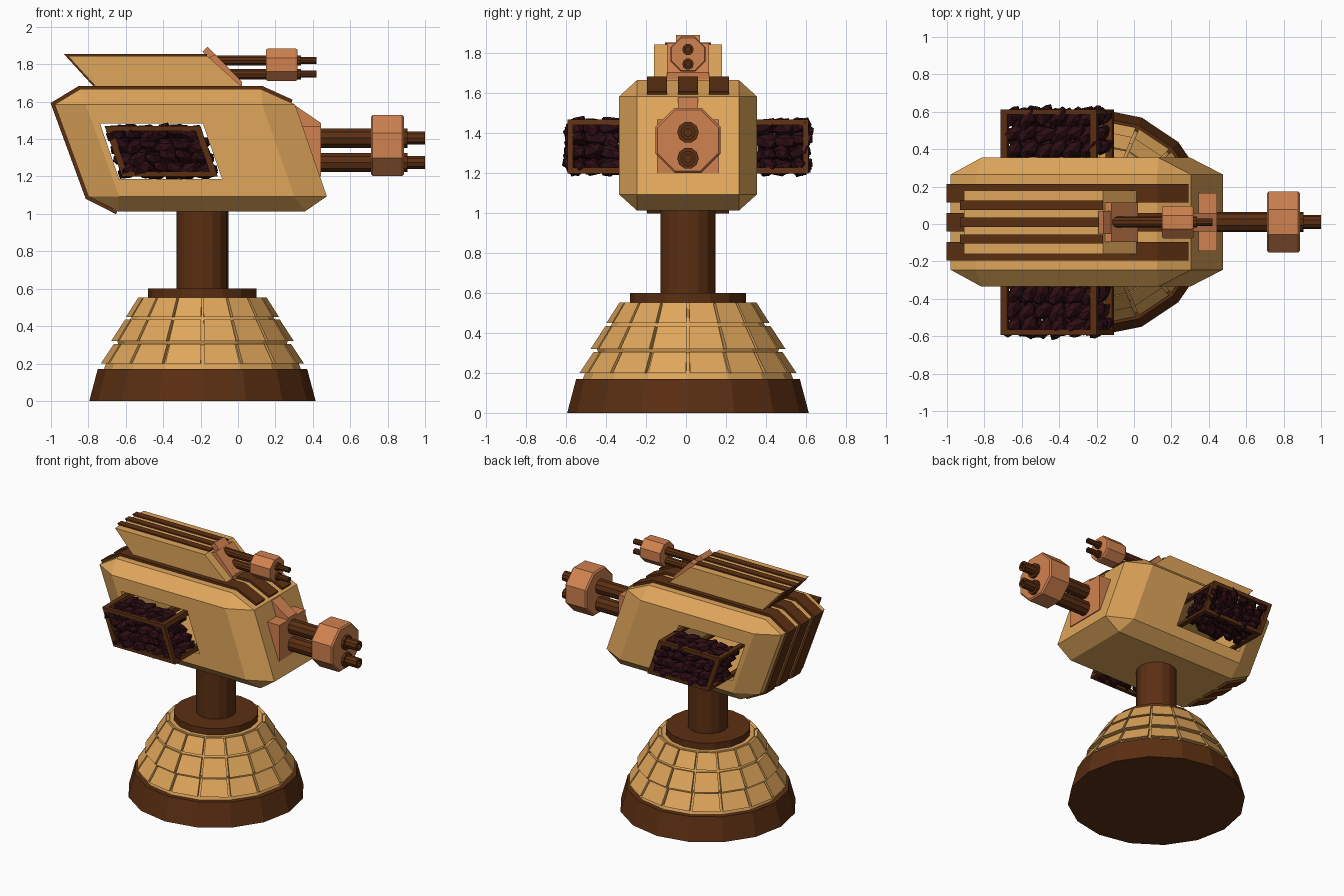
import bpy, bmesh, math, random
from mathutils import Vector, Matrix

if "Cube" in bpy.data.objects:
    bpy.data.objects.remove(bpy.data.objects["Cube"])

random.seed(4)
CX, CY = -0.19, 0.01            # pedestal axis, and model mid plane in y


def material(name, rgb):
    m = bpy.data.materials.new(name)
    m.diffuse_color = (*rgb, 1)
    m.use_nodes = True
    m.node_tree.nodes["Principled BSDF"].inputs["Base Color"].default_value = m.diffuse_color
    return m


TAN = material("tan_plate", (0.74, 0.38, 0.105))
BROWN = material("dark_brown", (0.105, 0.028, 0.006))
COPPER = material("copper", (0.63, 0.22, 0.08))
MAROON = material("dark_maroon", (0.026, 0.004, 0.007))


def finish(name, bm, mat):
    bmesh.ops.recalc_face_normals(bm, faces=bm.faces)
    me = bpy.data.meshes.new(name)
    bm.to_mesh(me)
    bm.free()
    me.materials.append(mat)
    ob = bpy.data.objects.new(name, me)
    bpy.context.collection.objects.link(ob)
    return ob


def prism(name, pts, y0, y1, mat):
    """Extrude an x-z outline from y0 to y1 (measured from the mid plane)."""
    bm = bmesh.new()
    a = [bm.verts.new((x, CY + y0, z)) for x, z in pts]
    b = [bm.verts.new((x, CY + y1, z)) for x, z in pts]
    bm.faces.new(a)
    bm.faces.new(b)
    for i in range(len(pts)):
        j = (i + 1) % len(pts)
        bm.faces.new((a[i], a[j], b[j], b[i]))
    return finish(name, bm, mat)


def ribbon(name, path, t, y, w, mat):
    """Strip of thickness t laid on the left side of an x-z path."""
    p = [Vector(q) for q in path]
    n = [Vector((-(b - a).y, (b - a).x)).normalized() for a, b in zip(p, p[1:])]
    out = []
    for i, q in enumerate(p):
        n0, n1 = n[max(i - 1, 0)], n[min(i, len(n) - 1)]
        out.append(q + (n0 + n1) * t / (1 + n0.dot(n1)))
    return prism(name, [tuple(q) for q in p + out[::-1]], y - w / 2, y + w / 2, mat)


def lathe(name, profile, sides, mat, loc, along_x=False, turn=0.0):
    """Revolve (radius, height) points; closes both ends."""
    bm = bmesh.new()
    rings = []
    for r, h in profile:
        ring = []
        for k in range(sides):
            a = 2 * math.pi * k / sides + turn
            c, s = r * math.cos(a), r * math.sin(a)
            ring.append(bm.verts.new(Vector(loc) + Vector((h, c, s) if along_x else (c, s, h))))
        rings.append(ring)
    for lo, hi in zip(rings, rings[1:]):
        for k in range(sides):
            j = (k + 1) % sides
            bm.faces.new((lo[k], lo[j], hi[j], hi[k]))
    bm.faces.new(rings[0])
    bm.faces.new(rings[-1])
    return finish(name, bm, mat)


# Pedestal: foot, dome core, collar disc and column
lathe("foot", [(0.605, 0), (0.56, 0.17)], 16, BROWN, (CX, CY, 0))
lathe("dome_core", [(0.53, 0.16), (0.515, 0.2), (0.45, 0.3), (0.455, 0.32),
                    (0.385, 0.44), (0.32, 0.552)], 16, TAN, (CX, CY, 0))
lathe("collar_disc", [(0.29, 0.54), (0.29, 0.6)], 16, BROWN, (CX, CY, 0))
lathe("column", [(0.138, 0.58), (0.138, 1.05)], 16, BROWN, (CX, CY, 0))

# Three rows of armour tiles around the dome
bm = bmesh.new()
for r0, z0, r1, z1 in ((0.545, 0.2, 0.475, 0.305), (0.49, 0.32, 0.415, 0.435), (0.41, 0.45, 0.345, 0.552)):
    for k in range(16):
        a, b = (Vector((math.cos(t), math.sin(t), 0)) for t in
                (k * math.pi / 8, (k + 1) * math.pi / 8))
        pts = []
        for r, z in ((r0, z0), (r1, z1), (r1 - 0.035, z1 - 0.01), (r0 - 0.035, z0)):
            for f in (0.045, 0.955):
                pts.append(bm.verts.new(a.lerp(b, f) * r + Vector((CX, CY, z))))
        for i in (0, 2, 4, 6):
            j = (i + 2) % 8
            bm.faces.new((pts[i], pts[i + 1], pts[j + 1], pts[j]))
        bm.faces.new(pts[0::2])
        bm.faces.new(pts[1::2])
finish("dome_tiles", bm, TAN)

# Turret body: slanted box with chamfered edges
bm = bmesh.new()
for z, x0, x1 in ((1.094, -0.80, 0.475), (1.585, -0.98, 0.305)):
    for s in (-1, 1):
        for x, y in ((x0, 0.255), (x1, 0.255), (x0 + 0.165, 0.345), (x1 - 0.175, 0.345)):
            bm.verts.new((x, CY + s * y, z))
for z, x0, x1 in ((1.013, -0.64, 0.358), (1.667, -0.845, 0.123)):
    for s in (-1, 1):
        for x in (x0, x1):
            bm.verts.new((x, CY + s * 0.255, z))
bmesh.ops.convex_hull(bm, input=bm.verts)
bmesh.ops.dissolve_limit(bm, angle_limit=0.02, verts=bm.verts, edges=bm.edges)
body = finish("turret_body", bm, TAN)


def slant(u0, u1, z0, z1):
    """Parallelogram outline leaning back like the body."""
    f = lambda u, z: (u - 0.345 * (z - 1.2), z)
    return [f(u0, z0), f(u1, z0), f(u1, z1), f(u0, z1)]


# Opening through the body for the ammunition crates
cutter = prism("opening_cutter", slant(-0.64, -0.09, 1.187, 1.483), -0.6, 0.6, TAN)
cutter.hide_render = True
mod = body.modifiers.new("opening", 'BOOLEAN')
mod.object, mod.operation, mod.solver = cutter, 'DIFFERENCE', 'EXACT'
bpy.context.view_layer.objects.active = body
bpy.ops.object.modifier_apply(modifier="opening")
bpy.data.objects.remove(cutter)

# Crate frames: long corner rails and an end frame on each side
U0, U1, Z0, Z1 = -0.62, -0.108, 1.2, 1.47
W, H = 0.035, 0.028
for i, (u, z) in enumerate(((U0, Z0), (U1 - W, Z0), (U0, Z1 - H), (U1 - W, Z1 - H))):
    prism(f"crate_rail_{i}", slant(u, u + W, z, z + H), -0.6, 0.6, BROWN)
for s in (-1, 1):
    y0, y1 = sorted((s * 0.575, s * 0.603))
    for n, q in (("bottom", (U0, U1, Z0, Z0 + H)), ("top", (U0, U1, Z1 - H, Z1)),
                 ("back", (U0, U0 + W, Z0, Z1)), ("front", (U1 - W, U1, Z0, Z1))):
        prism(f"crate_end_{n}_{'left' if s < 0 else 'right'}", slant(*q), y0, y1, BROWN)

# Ammunition: overlapping tilted rounds heaped in each crate
bm = bmesh.new()
for s in (-1, 1):
    for i in range(6):
        for j in range(3):
            for k in range(4):
                z = 1.235 + k * 0.065
                x = -0.565 + i * 0.08 - 0.345 * (z - 1.2)
                y = CY + s * (0.39 + j * 0.085)
                jit = Vector([random.uniform(-0.012, 0.012) for _ in range(3)])
                m = (Matrix.Translation(Vector((x, y, z)) + jit)
                     @ Matrix.Rotation(random.uniform(0.3, 1.1), 4, 'Z')
                     @ Matrix.Rotation(random.uniform(-0.5, 0.5), 4, 'Y')
                     @ Matrix.Diagonal((0.075, 0.04, 0.042, 1)))
                bmesh.ops.create_icosphere(bm, subdivisions=1, radius=1, matrix=m)
finish("ammunition", bm, MAROON)

# Three bands wrapping the back, top and front chamfer of the body
wrap = [(-0.645, 1.015), (-0.80, 1.094), (-0.98, 1.585), (-0.845, 1.667), (0.123, 1.667), (0.285, 1.594)]
for i, y in enumerate((-0.155, 0, 0.155)):
    ribbon(f"body_band_{i}", wrap, 0.018, y, 0.1, BROWN)

# Upper housing with three dark ribs
prism("upper_housing", [(-0.74, 1.66), (0.02, 1.66), (0.02, 1.68), (-0.165, 1.845), (-0.91, 1.845)],
      -0.17, 0.17, TAN)
for i, y in enumerate((-0.09, 0, 0.09)):
    ribbon(f"housing_rib_{i}", [(-0.75, 1.67), (-0.91, 1.845), (-0.165, 1.845)], 0.009, y, 0.05, BROWN)

# Gun mounts in copper
prism("upper_mount_tab", [(-0.19, 1.866), (-0.163, 1.893), (0.02, 1.708), (0.015, 1.67)], -0.06, 0.06, COPPER)
prism("upper_mount", [(-0.16, 1.835), (-0.12, 1.852), (0.022, 1.705), (0.02, 1.67)], -0.105, 0.105, COPPER)
prism("main_mount", [(0.33, 1.47), (0.445, 1.47), (0.445, 1.2), (0.42, 1.2)], -0.155, 0.155, COPPER)
prism("main_mount_tab", [(0.29, 1.59), (0.32, 1.57), (0.445, 1.485), (0.445, 1.4), (0.34, 1.4)],
      -0.05, 0.05, COPPER)


def gun(name, zc, x0, xc0, xc1, x1, rc, br, tr, offs):
    """Three hollow barrels held by an eight-sided collar."""
    lathe(name + "_collar", [(rc * 0.94, xc0), (rc, xc0 + 0.01), (rc, xc1 - 0.01), (rc * 0.94, xc1)],
          8, COPPER, (0, CY, zc), True, math.pi / 8)
    for i, (y, z) in enumerate(offs):
        lathe(f"{name}_barrel_{i}", [(br, x0), (br, xc1 + 0.018), (tr, xc1 + 0.018), (tr, x1),
                                     (tr * 0.55, x1), (tr * 0.55, x1 - 0.06)],
              10, BROWN, (0, CY, z), True)


gun("main_gun", 1.365, 0.40, 0.71, 0.888, 1.0, 0.176, 0.054, 0.037,
    ((-0.088, 1.405), (0.088, 1.405), (0, 1.275)))
gun("upper_gun", 1.797, -0.12, 0.15, 0.318, 0.42, 0.094, 0.029, 0.02,
    ((-0.05, 1.82), (0.05, 1.82), (0, 1.747)))
